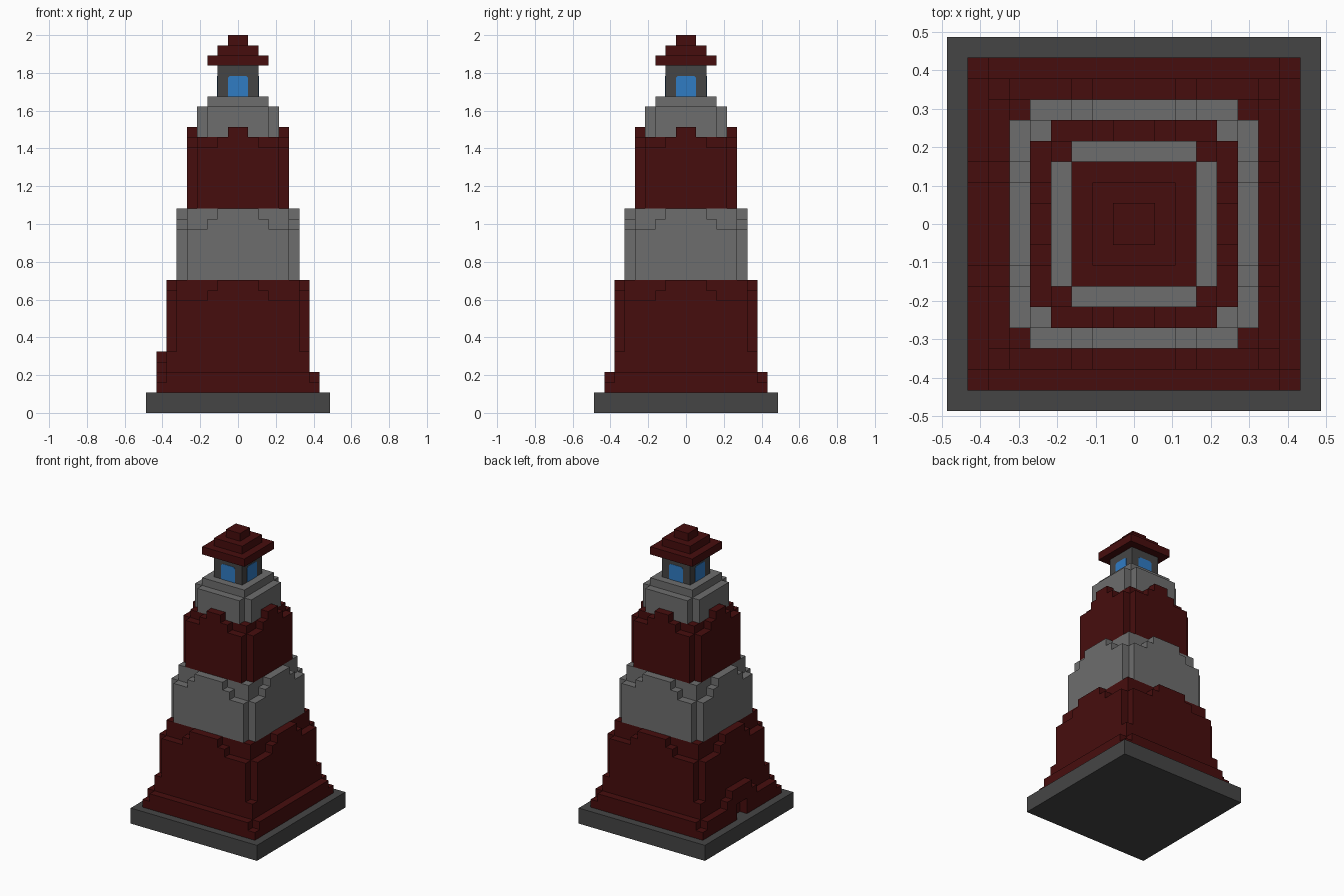
import bpy, bmesh, math
from mathutils import Matrix, Vector

cube = bpy.data.objects.get("Cube")
if cube:
    bpy.data.objects.remove(cube, do_unlink=True)

V = 2 / 37  # one block; all sizes below are in blocks


def material(name, rgb):
    m = bpy.data.materials.new(name)
    m.use_nodes = True
    m.diffuse_color = (*rgb, 1)
    bsdf = next(n for n in m.node_tree.nodes if n.type == 'BSDF_PRINCIPLED')
    bsdf.inputs["Base Color"].default_value = (*rgb, 1)
    return m


RED = material("dark red", (0.062, 0.004, 0.004))
GREY = material("light grey", (0.155, 0.155, 0.155))
DARK = material("dark grey", (0.060, 0.060, 0.060))
BLUE = material("window blue", (0.03, 0.20, 0.55))


def finish(name, bm, mat):
    bmesh.ops.recalc_face_normals(bm, faces=bm.faces)
    bmesh.ops.scale(bm, vec=(V, V, V), verts=bm.verts)
    me = bpy.data.meshes.new(name)
    bm.to_mesh(me)
    bm.free()
    me.materials.append(mat)
    ob = bpy.data.objects.new(name, me)
    bpy.context.collection.objects.link(ob)
    return ob


def add_box(bm, lo, hi):
    lo, hi = Vector(lo), Vector(hi)
    mat = Matrix.Translation((lo + hi) / 2) @ Matrix.Diagonal((*(hi - lo), 1))
    bmesh.ops.create_cube(bm, size=1, matrix=mat)


def slab(name, r, z0, z1, mat):
    """Square block centred on the axis, half-width r."""
    bm = bmesh.new()
    add_box(bm, (-r, -r, z0), (r, r, z1))
    return finish(name, bm, mat)


def add_plate(bm, outline, inner, outer, side):
    """Upright outline (u, z) extruded from inner to outer, turned to a side."""
    face = bm.faces.new([bm.verts.new((u, -inner, z)) for u, z in outline])
    ext = bmesh.ops.extrude_face_region(bm, geom=[face], use_keep_orig=True)
    new = [e for e in ext["geom"] if isinstance(e, bmesh.types.BMVert)]
    bmesh.ops.translate(bm, verts=new, vec=(0, inner - outer, 0))
    verts = list(face.verts) + new
    bmesh.ops.rotate(bm, verts=verts, cent=(0, 0, 0),
                     matrix=Matrix.Rotation(side * math.pi / 2, 3, 'Z'))


def stepped(z0, steps, opening=()):
    """Symmetric outline; steps are (half width, top) from outside inwards."""
    half = [(steps[0][0], z0)]
    for i, (w, top) in enumerate(steps):
        half.append((w, top))
        if i + 1 < len(steps):
            half.append((steps[i + 1][0], top))
    return half + [(-u, z) for u, z in reversed(half)] + list(opening)


def ring(name, r, z0, steps, mat):
    """Four stepped wall plates, leaving the corners notched."""
    bm = bmesh.new()
    for side in range(4):
        add_plate(bm, stepped(z0, steps), r - 1, r, side)
    return finish(name, bm, mat)


# Plinth
slab("plinth", 9, 0, 2, DARK)

# Lower red stage: footing, core and stepped walls
slab("lower_footing", 7, 2, 6, RED)
slab("lower_core", 6, 6, 13, RED)
ring("lower_walls", 7, 6, [(6, 11), (3, 12), (2, 13)], RED)

# Skirt around the footing, with low corners and a doorway on the right side
bm = bmesh.new()
for side in range(3):
    add_plate(bm, stepped(2, [(7, 4)]), 7, 8, side)
for sx in (-7.5, 7.5):
    for sy in (-7.5, 7.5):
        add_box(bm, (sx - .5, sy - .5, 2), (sx + .5, sy + .5, 3))
finish("skirt", bm, RED)
bm = bmesh.new()
door_hole = [(-1, 2), (-1, 4), (1, 4), (1, 2)]
add_plate(bm, stepped(2, [(7, 4), (3, 5), (2, 6)], door_hole), 7, 8, 3)
finish("doorway_wall", bm, RED)

# Middle grey stage
slab("middle_core", 5, 13, 20, GREY)
ring("middle_walls", 6, 13, [(5, 18), (3, 19), (2, 20)], GREY)

# Upper red stage
slab("upper_core", 4, 20, 27, RED)
ring("upper_walls", 5, 20, [(4, 26), (2, 27), (1, 28)], RED)

# Grey gallery
slab("gallery_core", 3, 27, 31, GREY)
ring("gallery_walls", 4, 27, [(3, 30)], GREY)

# Lantern room with a thin window on each side
slab("lantern_room", 2, 31, 34, DARK)
bm = bmesh.new()
c = 0.22
pane = [(1, 31), (1, 33 - c), (1 - c, 33), (c - 1, 33), (-1, 33 - c), (-1, 31)]
for side in range(4):
    add_plate(bm, pane, 1.98, 2.04, side)
finish("lantern_windows", bm, BLUE)

# Stepped roof
for i, name in enumerate(("roof_eave", "roof_step", "roof_cap")):
    slab(name, 3 - i, 34 + i, 35 + i, RED)
